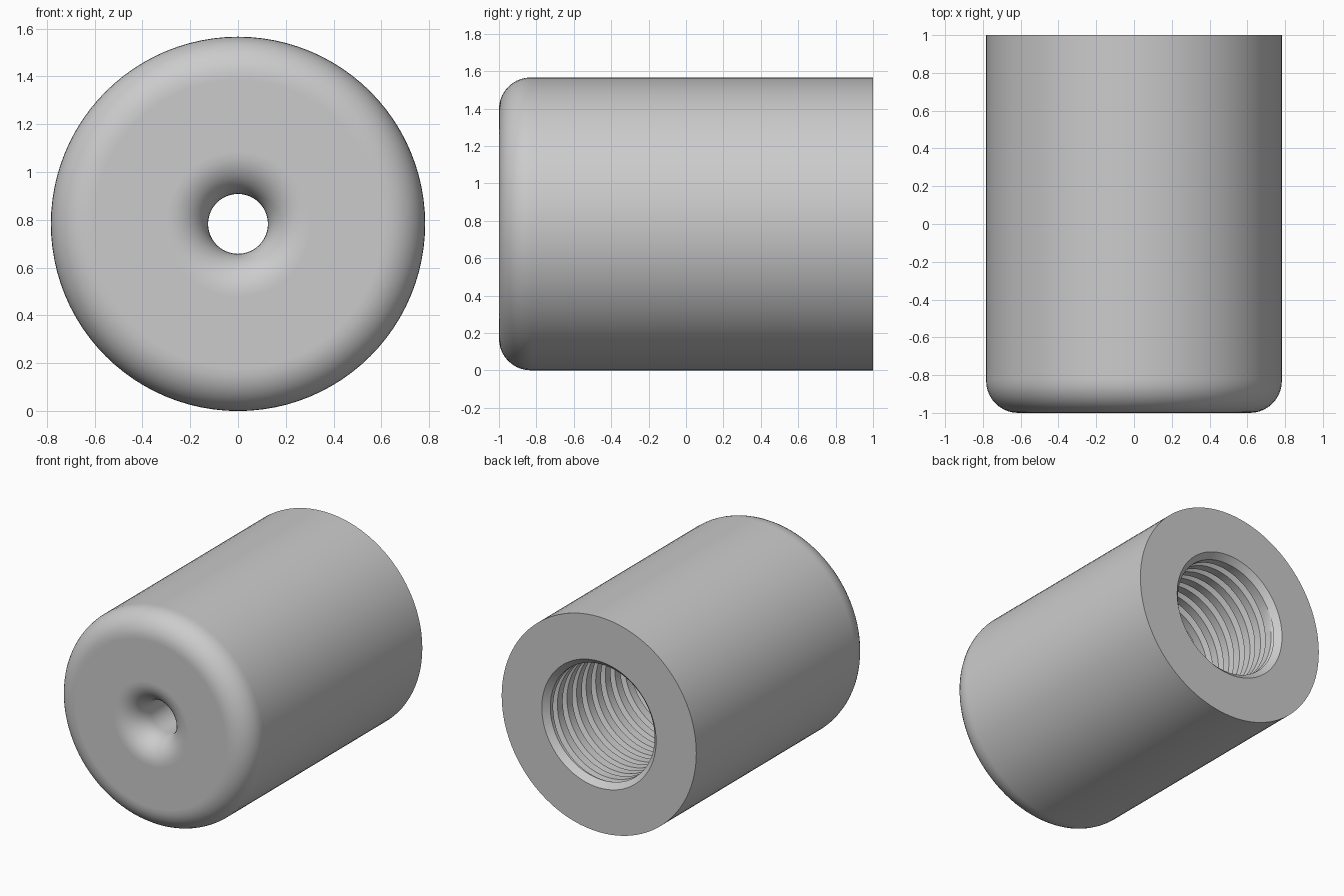
import bpy, bmesh, math

if "Cube" in bpy.data.objects:
    bpy.data.objects.remove(bpy.data.objects["Cube"])

R = 0.783          # outer radius
HOLE = 0.125       # front hole radius
FILLET = 0.17
MINOR, MAJOR = 0.42, 0.46
PITCH, TURNS = 0.11, 9
START, END = 0.96, -0.05   # threaded stretch along y
FLOOR = -0.45              # inner end of the bore
SEGS = 96


def arc(cr, cy, a0, a1, n=10):
    """Fillet points (radius, y) about a centre."""
    pts = []
    for i in range(n + 1):
        a = math.radians(a0 + (a1 - a0) * i / n)
        pts.append((cr + FILLET * math.cos(a), cy + FILLET * math.sin(a)))
    return pts


def thread(theta):
    """Helical groove section, faded out at both ends."""
    pts = [(MINOR, START)]
    for k in range(-1, TURNS + 2):
        for frac, depth in ((0, 0), (0.55, 0), (0.7, 1), (0.85, 1)):
            y = START - PITCH * (k + frac + 1 - theta / math.tau)
            y = max(END, min(START, y))
            fade = max(0, min(1, (START - y) / 0.03, (y - END) / 0.03))
            pts.append((MINOR + (MAJOR - MINOR) * depth * fade, y))
    return pts + [(MINOR, END)]


# Section of the turned body: bore, front hole, flared mouth, rounded shell
flare, edge = HOLE + FILLET, R - FILLET
body = [(MINOR, FLOOR), (HOLE, FLOOR), (HOLE, -1 + FILLET + 0.01)]
body += arc(flare, -1 + FILLET, 180, 270)
body += [(flare + 0.01, -1), (edge - 0.01, -1)]
body += arc(edge, -1 + FILLET, 270, 360)
body += [(R, -1 + FILLET + 0.01), (R, 1), (MAJOR, 1)]

bm = bmesh.new()
columns = []
for i in range(SEGS + 1):
    t = math.tau * i / SEGS
    section = thread(t) + body
    columns.append([bm.verts.new((r * math.sin(t), y, R + r * math.cos(t)))
                    for r, y in section])
for a, b in zip(columns, columns[1:]):
    for j in range(len(a)):
        k = (j + 1) % len(a)
        bm.faces.new((a[j], a[k], b[k], b[j]))
bmesh.ops.remove_doubles(bm, verts=bm.verts, dist=0.00005)
bmesh.ops.recalc_face_normals(bm, faces=bm.faces)

mesh = bpy.data.meshes.new("threaded_sleeve")
bm.to_mesh(mesh)
bm.free()
sleeve = bpy.data.objects.new("threaded_sleeve", mesh)
bpy.context.collection.objects.link(sleeve)

# Plain grey
grey = bpy.data.materials.new("light_grey")
grey.use_nodes = True
color = (0.6, 0.6, 0.6, 1)
grey.diffuse_color = color
grey.node_tree.nodes["Principled BSDF"].inputs["Base Color"].default_value = color
mesh.materials.append(grey)

bpy.ops.object.select_all(action="DESELECT")
sleeve.select_set(True)
bpy.context.view_layer.objects.active = sleeve
bpy.ops.object.shade_smooth_by_angle(angle=math.radians(30))
